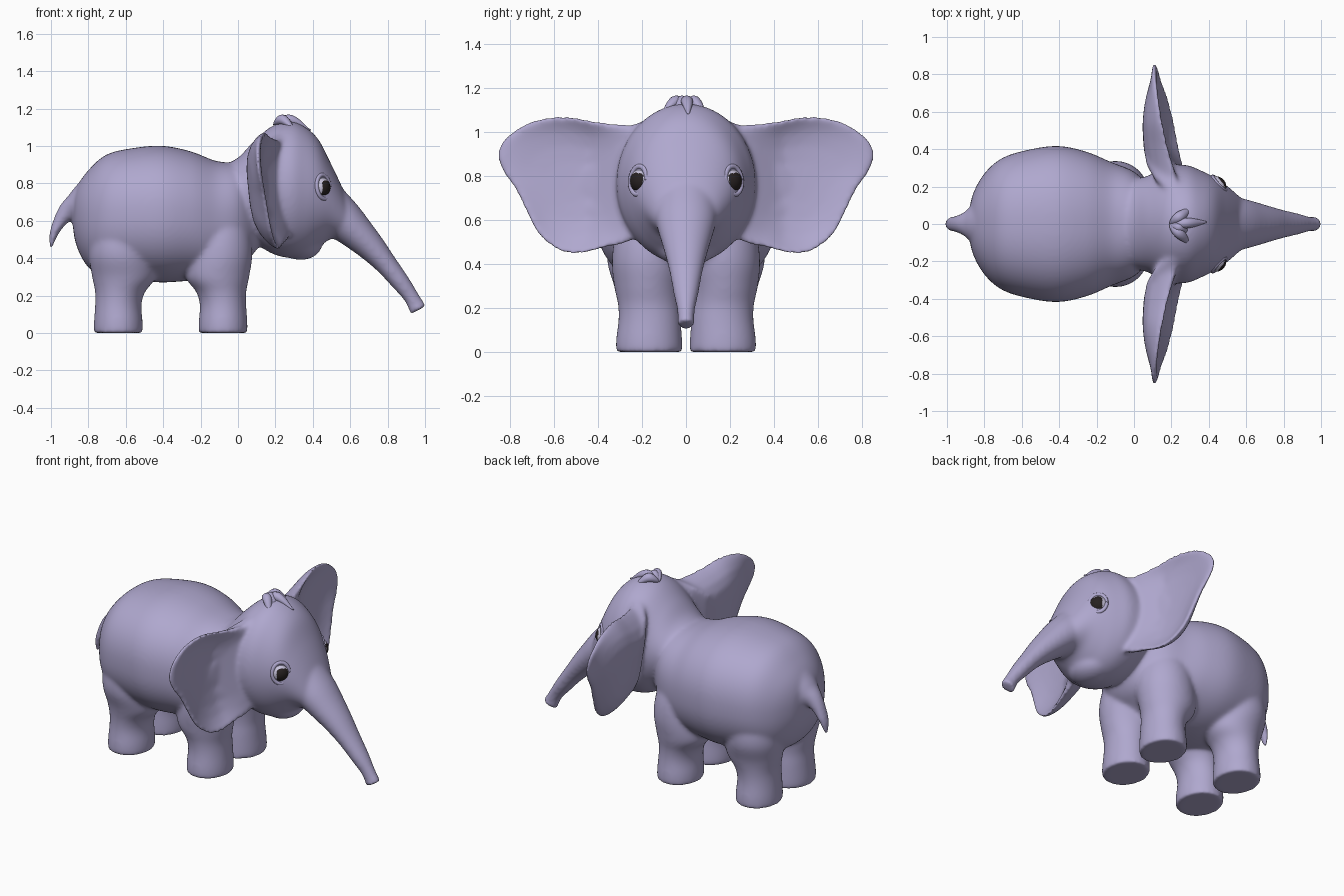
import bpy, bmesh, math
from mathutils import Vector

cube = bpy.data.objects.get("Cube")
if cube:
    bpy.data.objects.remove(cube, do_unlink=True)


def material(name, rgb):
    m = bpy.data.materials.new(name)
    m.use_nodes = True
    m.diffuse_color = (*rgb, 1)
    m.node_tree.nodes["Principled BSDF"].inputs["Base Color"].default_value = (*rgb, 1)
    return m


SKIN = material("lavender skin", (0.43, 0.39, 0.62))
PALE = material("pale eye", (0.58, 0.55, 0.72))
DARK = material("dark iris", (0.02, 0.015, 0.015))


def make(name, bm, mats):
    bmesh.ops.recalc_face_normals(bm, faces=bm.faces)
    for f in bm.faces:
        f.smooth = True
    me = bpy.data.meshes.new(name)
    bm.to_mesh(me)
    bm.free()
    for m in mats:
        me.materials.append(m)
    ob = bpy.data.objects.new(name, me)
    bpy.context.collection.objects.link(ob)
    return ob


def smooth_path(pts, steps=6, closed=False):
    """Catmull-Rom interpolation of tuples of any length."""
    pts = [Vector(p) for p in pts]
    n, out = len(pts), []
    for i in range(n if closed else n - 1):
        if closed:
            a, b, c, d = (pts[(i + k) % n] for k in (-1, 0, 1, 2))
        else:
            a, b, c, d = (pts[min(max(i + k, 0), n - 1)] for k in (-1, 0, 1, 2))
        for s in range(steps):
            t = s / steps
            out.append(b + (c - a) * (t / 2) + (2 * a - 5 * b + 4 * c - d) * (t * t / 2)
                       + (3 * b - a - 3 * c + d) * (t ** 3 / 2))
    return out if closed else out + [pts[-1]]


def skin(bm, rings):
    """Bridge equal rings of points and cap both ends."""
    loops = [[bm.verts.new(p) for p in r] for r in rings]
    n = len(loops[0])
    for a, b in zip(loops, loops[1:]):
        for i in range(n):
            j = (i + 1) % n
            bm.faces.new((a[i], a[j], b[j], b[i]))
    bm.faces.new(loops[0])
    bm.faces.new(loops[-1])


def tube(bm, stations, along=None, power=1.0, seg=64):
    """Stations are x, y, z, radius across the path, radius along y."""
    st = smooth_path(stations)
    rings = []
    for i, s in enumerate(st):
        a, b = st[max(i - 1, 0)], st[min(i + 1, len(st) - 1)]
        t = Vector(along) if along else Vector((b[0] - a[0], 0, b[2] - a[2])).normalized()
        across = Vector((-t.z, 0, t.x))
        ring = []
        for k in range(seg):
            c, d = (math.copysign(abs(f(math.tau * k / seg)) ** power, f(math.tau * k / seg))
                    for f in (math.cos, math.sin))
            ring.append(Vector(s[:3]) + across * (max(s[3], 0.003) * c)
                        + Vector((0, max(s[4], 0.003) * d, 0)))
        rings.append(ring)
    skin(bm, rings)


def ear(bm, side):
    """Dished ear, thick at its root: loops run from the front centre to the back centre."""
    outline = [(.14, 1.05), (.25, 1.035), (.4, 1.05), (.56, 1.075), (.71, 1.05), (.82, .98),
               (.86, .90), (.835, .82), (.78, .74), (.73, .64), (.67, .53), (.58, .46),
               (.49, .445), (.38, .47), (.22, .53), (.16, .77)]
    loop = smooth_path(outline, 6, True)
    centre = Vector((.52, .78))
    rings = []
    for s, back in ((.08, 0), (.3, 0), (.55, 0), (.75, 0), (.88, 0), (.95, 0), (.985, .15),
                    (1, .5), (.985, .85), (.95, 1), (.88, 1), (.75, 1), (.55, 1), (.3, 1),
                    (.08, 1)):
        ring = []
        for p in loop:
            y, z = centre + (p - centre) * s
            slope = .13 + .2 * (.85 - y)
            depth = max(slope - .075 - .49 * (y - .5) ** 2, 0) * (1 - s ** 4)
            dish = .55 * min(max((y - .26) / .18, 0), 1)
            x = slope + .1 * (.8 - z) - depth * (dish * (1 - back) + back) - .024 * back
            ring.append((x, side * y, z))
        rings.append(ring)
    skin(bm, rings)


# Torso, head, trunk and tail
body = bmesh.new()
tube(body, [(-.885, 0, .62, .03, .03), (-.865, 0, .62, .15, .15), (-.80, 0, .61, .26, .27),
            (-.70, 0, .625, .33, .355), (-.55, 0, .635, .355, .40), (-.40, 0, .635, .365, .417),
            (-.25, 0, .625, .345, .385), (-.12, 0, .605, .315, .33), (0, 0, .63, .27, .28),
            (.08, 0, .62, .2, .2), (.15, 0, .63, .1, .1)], (1, 0, 0), 0.88)
tube(body, [(-.12, 0, .74, .1, .12), (-.05, 0, .735, .17, .21), (.01, 0, .745, .20, .24),
            (.08, 0, .755, .265, .26), (.18, 0, .765, .34, .31), (.28, 0, .765, .365, .315),
            (.36, 0, .755, .345, .285), (.43, 0, .745, .29, .25), (.49, 0, .71, .21, .21),
            (.55, 0, .65, .145, .16), (.60, 0, .59, .085, .115)], (1, 0, 0))
tube(body, [(.45, 0, .70, .13, .15), (.56, 0, .605, .112, .14), (.64, 0, .53, .093, .12),
            (.715, 0, .455, .076, .098), (.79, 0, .37, .06, .077), (.87, 0, .27, .05, .058),
            (.925, 0, .195, .042, .042), (.95, 0, .15, .045, .038), (.965, 0, .122, .05, .042)])
tube(body, [(-.80, 0, .70, .12, .14), (-.86, 0, .675, .085, .10), (-.91, 0, .65, .055, .06),
            (-.95, 0, .60, .038, .045), (-.985, 0, .53, .024, .036), (-1.0, 0, .45, .009, .014)])

# Chin
chin = bmesh.ops.create_uvsphere(body, u_segments=32, v_segments=20, radius=1)["verts"]
for v in chin:
    v.co = (.335 + .115 * v.co.x, .14 * v.co.y, .475 + .085 * v.co.z)

# Legs flow up into the flanks; ears on both sides
for side in (1, -1):
    for x, lean, out in ((-.64, .03, .022), (-.08, -.03, 0)):
        tube(body, [(x, side * .168, 0, .131, .152), (x, side * .168, .06, .13, .15),
                    (x, side * .165, .15, .124, .142), (x + lean / 3, side * .168, .22, .134, .142),
                    (x + lean, side * .172, .30, .17, .155),
                    (x + lean * .6, side * (.165 + out), .42, .175, .172),
                    (x + lean * .6, side * (.15 + out), .55, .16, .165),
                    (x + lean * .6, side * .12, .72, .10, .12)], (0, 0, 1))
    ear(body, side)

skin_ob = make("elephant_body", body, [SKIN])
rm = skin_ob.modifiers.new("blend", 'REMESH')
rm.mode = 'VOXEL'
rm.voxel_size = 0.0095
rm.use_smooth_shade = True
sm = skin_ob.modifiers.new("soften", 'SMOOTH')
sm.factor = 0.5
sm.iterations = 25

# Hair tuft of pointed locks
tuft = bmesh.new()
for ang, length in ((-44, .16), (-20, .13), (3, .2), (36, .15)):
    a = math.radians(ang)
    rings = []
    for i in range(13):
        t = i / 12
        r = .003 + .025 * math.sin(math.pi * t ** .8)
        c = Vector((.19 + length * t * math.cos(a), length * t * math.sin(a),
                    1.115 + .03 * math.sin(math.pi * min(t * 1.1, 1)) - .03 * t * t))
        rings.append([c + Vector((-math.sin(a) * math.cos(k), math.cos(a) * math.cos(k),
                                  math.sin(k))) * r
                      for k in (math.tau * j / 12 for j in range(12))])
    skin(tuft, rings)
make("hair_tuft", tuft, [SKIN])

# Eyes with dark irises and a rounded lid
for side, label in ((1, "far"), (-1, "near")):
    out = Vector((.72, side * .68, .12)).normalized()
    spot = Vector((.462, side * .222, .782))
    turn = out.to_track_quat('Z', 'Y')
    eye = bmesh.new()
    bmesh.ops.create_uvsphere(eye, u_segments=48, v_segments=36, radius=.058)
    for f in eye.faces:
        c = f.calc_center_median().normalized()
        iris = ((c.x + side * .1) / .6) ** 4 + ((c.y + .14) / .68) ** 4 < 1 and c.z > 0
        f.material_index = 1 if iris else 0
    ob = make(label + "_eye", eye, [PALE, DARK])
    ob.rotation_mode = 'QUATERNION'
    ob.rotation_quaternion = turn
    ob.location = spot - out * .036

    lid = bmesh.new()
    rings = []
    for i in range(33):
        a = math.tau * i / 32
        d = Vector((math.cos(a), math.sin(a), 0))
        rings.append([Vector((d.x * .05, d.y * .064, 0)) + d * (.012 * math.cos(k))
                      + Vector((0, 0, .011 * math.sin(k)))
                      for k in (math.tau * j / 10 for j in range(10))])
    skin(lid, rings)
    ob = make(label + "_eyelid", lid, [SKIN])
    ob.rotation_mode = 'QUATERNION'
    ob.rotation_quaternion = turn
    ob.location = spot - out * .009
